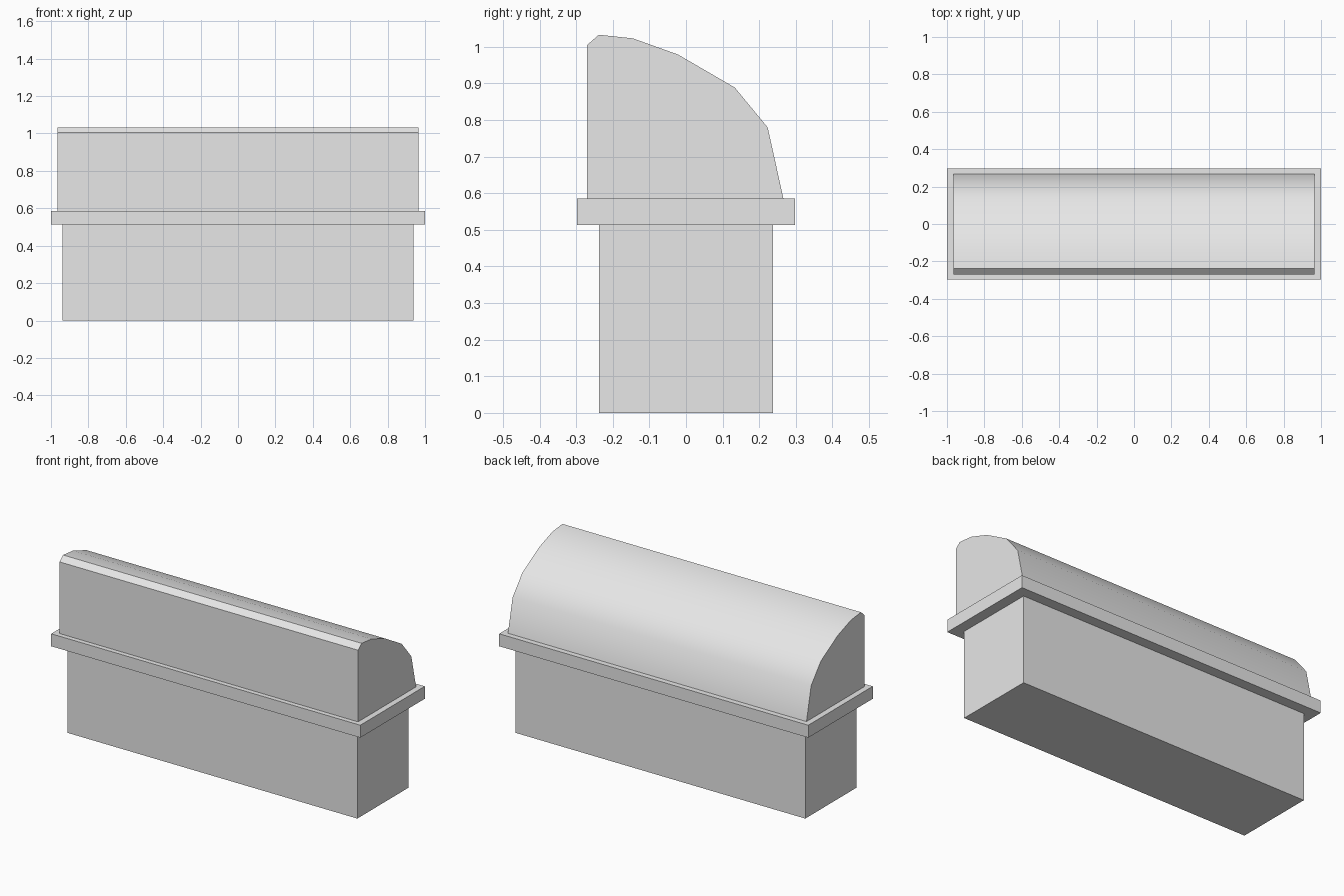
import bpy
import bmesh
import math

cube = bpy.data.objects.get("Cube")
if cube:
    bpy.data.objects.remove(cube, do_unlink=True)

grey = bpy.data.materials.new("light_grey")
grey.use_nodes = True
colour = (0.8, 0.8, 0.8, 1.0)
grey.diffuse_color = colour
grey.node_tree.nodes["Principled BSDF"].inputs["Base Color"].default_value = colour


def extrude_profile(name, profile, half_length):
    """Sweep a closed (y, z) profile along x, centred on x = 0."""
    bm = bmesh.new()
    end = bm.faces.new([bm.verts.new((-half_length, y, z)) for y, z in profile])
    swept = bmesh.ops.extrude_face_region(bm, geom=[end], use_keep_orig=True)
    moved = [v for v in swept["geom"] if isinstance(v, bmesh.types.BMVert)]
    bmesh.ops.translate(bm, verts=moved, vec=(2 * half_length, 0, 0))
    bmesh.ops.recalc_face_normals(bm, faces=bm.faces)
    mesh = bpy.data.meshes.new(name)
    bm.to_mesh(mesh)
    bm.free()
    mesh.materials.append(grey)
    obj = bpy.data.objects.new(name, mesh)
    bpy.context.collection.objects.link(obj)
    return obj


def block(name, half_length, half_depth, bottom, top):
    d = half_depth
    return extrude_profile(name, [(-d, bottom), (d, bottom), (d, top), (-d, top)], half_length)


# Plain lower body and the overhanging ledge
block("base_body", 0.938, 0.237, 0, 0.513)
block("ledge", 1.0, 0.298, 0.513, 0.586)

# Upper housing: upright front, chamfered top edge, rounded back
housing = extrude_profile("curved_housing", [
    (-0.27, 0.586), (-0.27, 1.005), (-0.238, 1.033), (-0.145, 1.023),
    (-0.022, 0.979), (0.133, 0.889), (0.223, 0.78), (0.266, 0.586),
], 0.966)

# Smooth the rounded back while keeping the front chamfer and ends crisp
bpy.ops.object.select_all(action='DESELECT')
housing.select_set(True)
bpy.context.view_layer.objects.active = housing
bpy.ops.object.shade_smooth_by_angle(angle=math.radians(35))
